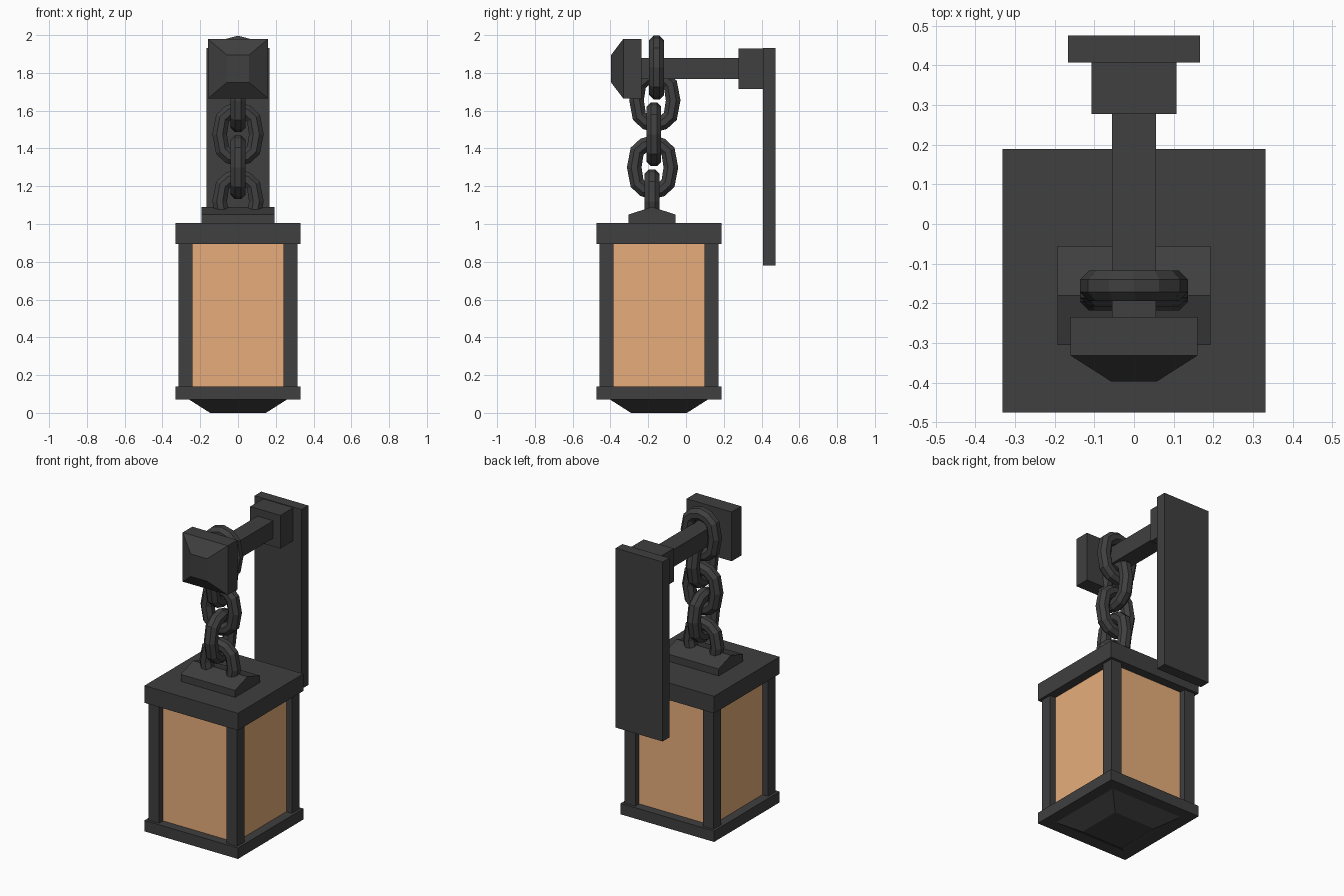
import bpy, bmesh, math
from mathutils import Vector

if "Cube" in bpy.data.objects:
    bpy.data.objects.remove(bpy.data.objects["Cube"])


def material(name, color):
    m = bpy.data.materials.new(name)
    m.diffuse_color = (*color, 1)
    m.use_nodes = True
    m.node_tree.nodes["Principled BSDF"].inputs["Base Color"].default_value = m.diffuse_color
    return m


IRON = material("dark_iron", (0.05, 0.05, 0.05))
GLASS = material("amber_glass", (0.8, 0.42, 0.2))


def finish(name, bm, mat=IRON):
    bmesh.ops.recalc_face_normals(bm, faces=bm.faces)
    me = bpy.data.meshes.new(name)
    bm.to_mesh(me)
    bm.free()
    me.materials.append(mat)
    ob = bpy.data.objects.new(name, me)
    bpy.context.collection.objects.link(ob)
    return ob


def box(name, x, y, z, mat=IRON):
    """Box from (min, max) ranges."""
    bm = bmesh.new()
    bmesh.ops.create_cube(bm, size=1)
    for v in bm.verts:
        v.co = [(r[0] + r[1]) / 2 + c * (r[1] - r[0]) for r, c in zip((x, y, z), v.co)]
    return finish(name, bm, mat)


def loft(name, rings):
    """Closed solid through rings with equal point counts."""
    bm = bmesh.new()
    vs = [[bm.verts.new(p) for p in r] for r in rings]
    n = len(vs[0])
    for a, b in zip(vs, vs[1:]):
        for i in range(n):
            bm.faces.new((a[i], a[(i + 1) % n], b[(i + 1) % n], b[i]))
    bm.faces.new(vs[0])
    bm.faces.new(vs[-1])
    return finish(name, bm)


SIGNS = ((-1, -1), (1, -1), (1, 1), (-1, 1))
CY = -0.143   # lantern centre in y
H = 0.332     # lantern half width

# Lantern body
box("lantern_roof", (-H, H), (CY - H, CY + H), (0.895, 1.005))
box("lantern_base", (-H, H), (CY - H, CY + H), (0.07, 0.14))
loft("lantern_foot", [[(sx * h, CY + sy * h, z) for sx, sy in SIGNS]
                      for h, z in ((0.148, 0), (0.258, 0.07))])
for i, (sx, sy) in enumerate(SIGNS):
    box(f"corner_post_{i + 1}", sorted((sx * 0.24, sx * 0.315)),
        sorted((CY + sy * 0.24, CY + sy * 0.315)), (0.14, 0.895))
box("glass_panes", (-0.275, 0.275), (CY - 0.275, CY + 0.275), (0.14, 0.895), GLASS)

# Ridged chain mount on the roof
gable = ((-0.305, 1.005), (-0.055, 1.005), (-0.055, 1.05), (-0.18, 1.09), (-0.305, 1.05))
loft("chain_mount", [[(x, y, z) for y, z in gable] for x in (-0.193, 0.193)])

# Wall bracket
box("wall_plate", (-0.167, 0.167), (0.407, 0.475), (0.78, 1.932))
box("bracket_block", (-0.107, 0.107), (0.277, 0.407), (1.715, 1.928))
box("bracket_bar", (-0.056, 0.056), (-0.25, 0.277), (1.768, 1.88))
loft("bracket_head", [[(sx * hx, y, 1.822 + sz * hz) for sx, sz in SIGNS]
                      for hx, hz, y in ((0.16, 0.158, -0.235), (0.16, 0.158, -0.332),
                                        (0.058, 0.072, -0.397))])

# Chain link: 12-point oval path with an 8-sided tube
QUARTER = ((0.097, 0), (0.082, 0.085), (0.045, 0.118), (0, 0.13))
RIGHT = list(QUARTER) + [(-x, z) for x, z in QUARTER[2:0:-1]]
PATH = [Vector(p) for p in RIGHT + [(-x, -z) for x, z in RIGHT]]


def link(name, y, z, sideways):
    bm = bmesh.new()
    n, m, r = len(PATH), 8, 0.042
    rings = []
    for i, p in enumerate(PATH):
        t = ((PATH[(i + 1) % n] - p).normalized() + (p - PATH[i - 1]).normalized()).normalized()
        out = Vector((t.y, -t.x))
        ring = []
        for k in range(m):
            a = math.tau * (k + 0.5) / m
            q = p + out * r * math.cos(a)
            d = r * math.sin(a)
            co = (d, y + q.x, z + q.y) if sideways else (q.x, y + d, z + q.y)
            ring.append(bm.verts.new(co))
        rings.append(ring)
    for i in range(n):
        a, b = rings[i], rings[(i + 1) % n]
        for k in range(m):
            bm.faces.new((a[k], a[(k + 1) % m], b[(k + 1) % m], b[k]))
    finish(name, bm)


for i, (y, z) in enumerate(((-0.156, 1.828), (-0.165, 1.655), (-0.17, 1.475),
                            (-0.177, 1.3), (-0.18, 1.12))):
    link(f"chain_link_{i + 1}", y, z, i % 2 == 1)
